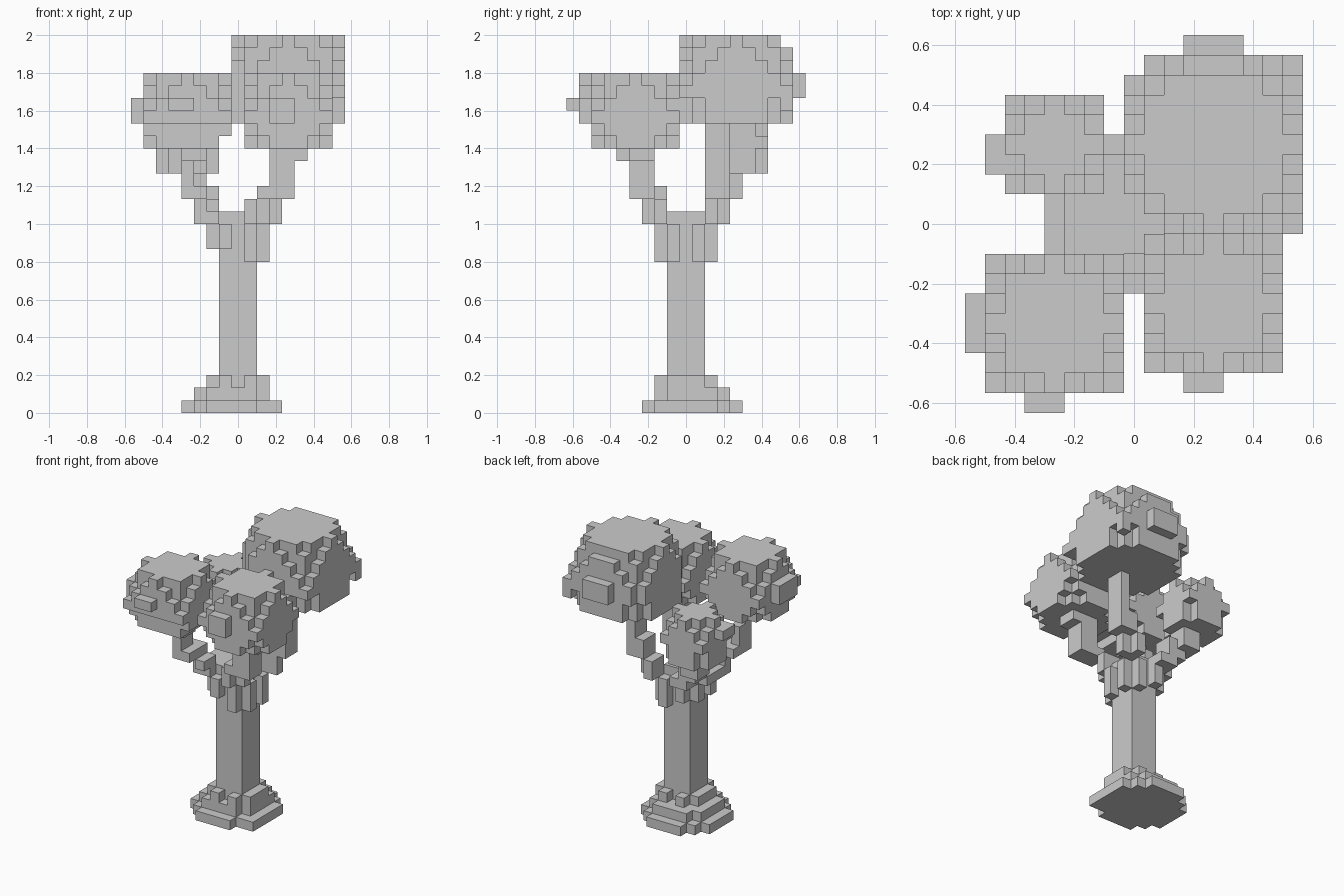
import bpy, bmesh
from mathutils import Vector

CELL = 2 / 30

if "Cube" in bpy.data.objects:
    bpy.data.objects.remove(bpy.data.objects["Cube"], do_unlink=True)

grey = bpy.data.materials.new("plain grey")
grey.use_nodes = True
colour = (0.6, 0.6, 0.6, 1)
grey.diffuse_color = colour
grey.node_tree.nodes["Principled BSDF"].inputs["Base Color"].default_value = colour


def block(x0, x1, y0, y1, z0, z1):
    """Cells of a solid box, limits included."""
    return {(x, y, z) for x in range(x0, x1 + 1)
            for y in range(y0, y1 + 1) for z in range(z0, z1 + 1)}


def clump(cx, cy, half, z0, z1):
    """Leaf ball: widest below the middle, rounded to flat top and bottom."""
    cells = set()
    for x, y, z in block(cx - half, cx + half, cy - half, cy + half, z0, z1):
        t = (z - z0) / (z1 - z0)
        reach = 1.06 + (1 - abs(t - 0.4) / 0.6) ** 1.5
        if (x - cx) ** 2 + (y - cy) ** 2 <= reach * half ** 2:
            cells.add((x, y, z))
    return cells


def disc(cx, cy, radius, z):
    reach = range(-5, 6)
    return {(x, y, z) for x in reach for y in reach
            if (x - cx) ** 2 + (y - cy) ** 2 <= radius ** 2}


parts = {}

# Trunk and stepped root flare
parts["trunk"] = block(-1, 1, -1, 1, 0, 15)
parts["roots"] = (disc(-0.5, 0.5, 4, 0) | block(3, 3, -2, -2, 0, 0)
                  | disc(-0.5, 0.5, 2.95, 1)
                  | (disc(0, 0, 2.3, 2) - block(0, 0, -2, 2, 2, 2)))

# Branches climbing outwards in steps, with their outer corners cut low down
corners = {(x, y, z) for x in (-2, 2) for y in (-2, 2) for z in range(12, 15)}
parts["back_left_branch"] = (
    block(1, 2, 1, 2, 12, 14) - corners
    | block(2, 3, 2, 3, 15, 16) - block(3, 3, 3, 3, 15, 16)
    | block(3, 4, 2, 3, 17, 18) | block(4, 4, 2, 3, 19, 22))
parts["front_left_branch"] = (
    block(1, 2, -2, -1, 12, 14) - corners
    | block(1, 2, -3, -2, 15, 16) - block(2, 2, -3, -3, 15, 16)
    | block(2, 4, -4, -3, 17, 17) | block(3, 4, -4, -3, 18, 19)
    | block(3, 5, -4, -3, 20, 20))
parts["front_right_branch"] = (
    block(-2, -1, -2, -1, 13, 14) - corners
    | block(-3, -2, -2, 1, 15, 15) | block(-3, -2, -2, -2, 16, 16)
    | block(-2, -2, -3, -3, 16, 16) | block(-4, -3, -4, -2, 17, 17)
    | block(-4, -4, -4, -3, 18, 19) | block(-4, -3, -5, -4, 20, 20))
parts["back_right_branch"] = (
    block(-2, -1, 1, 2, 13, 14) - corners | block(-2, -1, 2, 3, 15, 15)
    | block(-3, -2, 2, 3, 16, 17) | block(-4, -3, 3, 4, 17, 18))

# Leaf clumps with small outer bumps
parts["back_left_leaves"] = (
    clump(4, 4, 4, 23, 29) - block(0, 8, 8, 8, 29, 29)
    - block(0, 0, 0, 1, 23, 29) - block(1, 1, 0, 0, 23, 29)
    | block(8, 8, 8, 8, 24, 25) | block(8, 8, 0, 0, 25, 25)
    | block(3, 5, 9, 9, 25, 26))
parts["front_left_leaves"] = clump(4, -4, 3, 21, 26) | block(3, 4, -8, -8, 23, 24)
parts["front_right_leaves"] = (
    clump(-4, -5, 3, 21, 26) - block(-7, -1, -8, -8, 21, 22)
    - block(-1, -1, -8, -2, 21, 21)
    | block(-8, -8, -6, -4, 23, 24) | block(-5, -4, -9, -9, 24, 24))
parts["back_right_leaves"] = (
    clump(-4, 4, 2, 19, 23) | block(-6, -2, 2, 6, 21, 21)
    | block(-7, -7, 3, 4, 22, 22))

# Give each cell to one part only, then build the exposed faces
solid = set().union(*parts.values())
used = set()
for name, cells in parts.items():
    own = cells - used
    used |= cells
    bm = bmesh.new()
    for cell in own:
        centre = Vector(cell) + Vector((0, 0, 0.5))
        for axis in range(3):
            for sign in (-1, 1):
                normal = Vector((0, 0, 0))
                normal[axis] = sign
                if tuple(int(a + b) for a, b in zip(cell, normal)) in solid:
                    continue
                u = Vector((0, 0, 0))
                u[(axis + 1) % 3] = 0.5
                v = normal.cross(u)
                middle = centre + normal / 2
                bm.faces.new([bm.verts.new((middle + c) * CELL)
                              for c in (-u - v, u - v, u + v, v - u)])
    bmesh.ops.remove_doubles(bm, verts=bm.verts, dist=0.001)
    mesh = bpy.data.meshes.new(name)
    bm.to_mesh(mesh)
    bm.free()
    mesh.materials.append(grey)
    bpy.context.collection.objects.link(bpy.data.objects.new(name, mesh))
